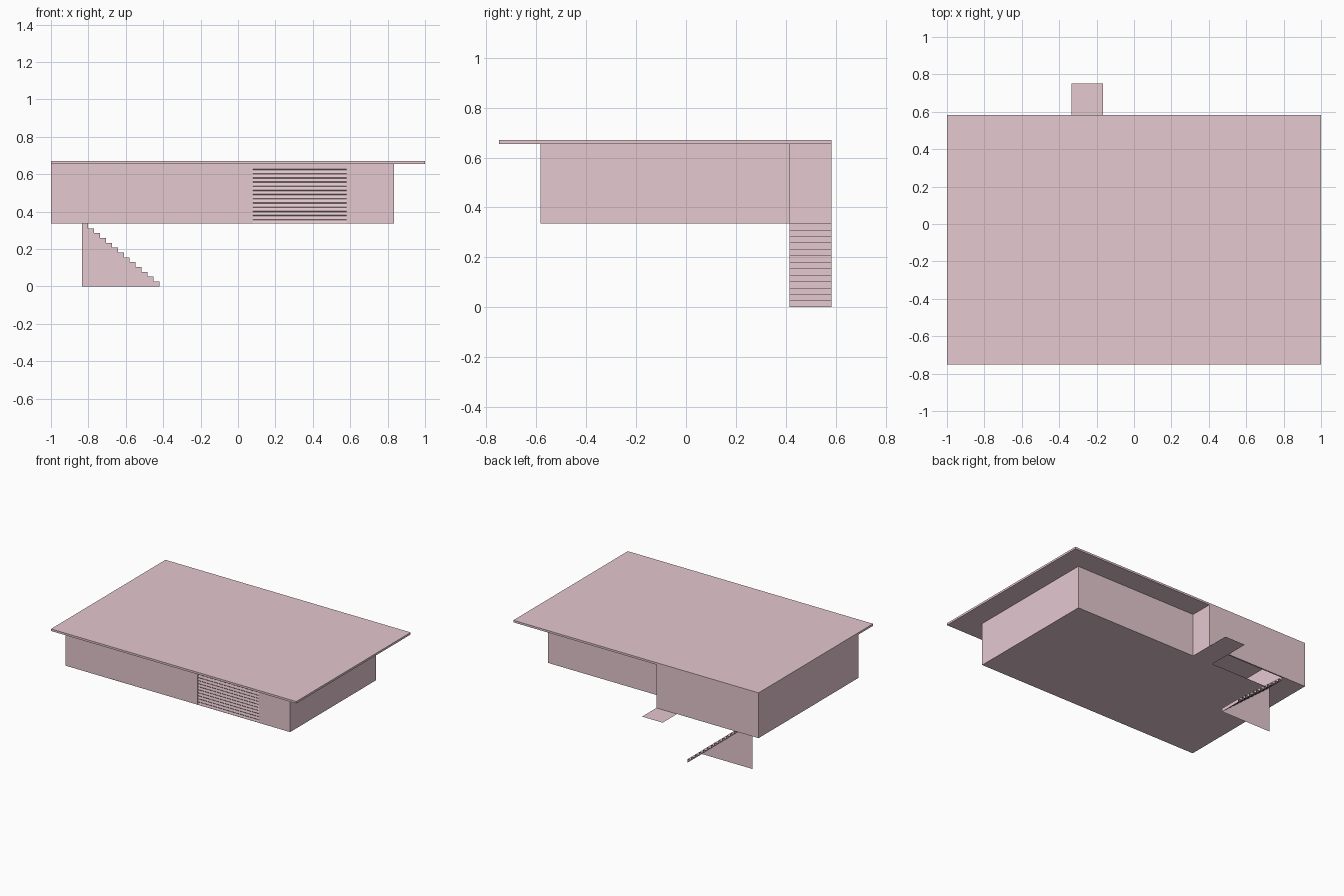
import bpy, bmesh

if "Cube" in bpy.data.objects:
    bpy.data.objects.remove(bpy.data.objects["Cube"])

mat = bpy.data.materials.new("dusty_pink")
mat.diffuse_color = (0.78, 0.58, 0.63, 1)
mat.use_nodes = True
mat.node_tree.nodes["Principled BSDF"].inputs["Base Color"].default_value = mat.diffuse_color


def finish(name, bm):
    me = bpy.data.meshes.new(name)
    bm.to_mesh(me)
    bm.free()
    me.materials.append(mat)
    ob = bpy.data.objects.new(name, me)
    bpy.context.collection.objects.link(ob)
    return ob


def boxes(name, specs):
    """One object from boxes given as (x0, x1, y0, y1, z0, z1)."""
    bm = bmesh.new()
    for x0, x1, y0, y1, z0, z1 in specs:
        vs = bmesh.ops.create_cube(bm, size=1)["verts"]
        for v in vs:
            v.co.x = x1 if v.co.x > 0 else x0
            v.co.y = y1 if v.co.y > 0 else y0
            v.co.z = z1 if v.co.z > 0 else z0
    return finish(name, bm)


def sheets(name, polys):
    bm = bmesh.new()
    for p in polys:
        bm.faces.new([bm.verts.new(c) for c in p])
    bmesh.ops.remove_doubles(bm, verts=bm.verts, dist=1e-5)
    return finish(name, bm)


def rect(x0, x1, y0, y1, z):
    return [(x0, y0, z), (x0, y1, z), (x1, y1, z), (x1, y0, z)]


F, W, R = 0.336, 0.655, 0.67          # floor, wall top, roof top
L, RT, PX = -1.0, 0.833, -0.167       # left wall, right wall, partition
FR, MID, BK, EXT = -0.583, -0.083, 0.415, 0.583
T = 0.01                              # wall thickness

# roof slab with a hidden beam grid inside its thickness
boxes("roof", [(-1, 1, -0.75, EXT, W, R)])
beams = [(x - 0.008, x + 0.008, -0.74, 0.575, W + 0.003, R - 0.003)
         for x in [i / 3 for i in range(-2, 3)]]
beams += [(-0.99, 0.99, y - 0.008, y + 0.008, W + 0.003, R - 0.003)
          for y in (-0.417, MID, 0.25)]
boxes("roof_beams", beams)

# floor sheet with stair opening and rear landing
HX0, HX1 = -0.833, -0.335
sheets("floor", [rect(L, RT, FR, BK, F),
                 rect(L, HX0, BK, EXT, F),
                 rect(HX1, PX, BK, 0.75, F)])

# front wall pieces around the door and garage openings
D0, D1, DT = -0.645, -0.522, 0.587
G0, G1, GT = 0.06, 0.60, 0.645
y0, y1 = FR, FR + T
boxes("front_wall", [(L, D0, y0, y1, F, W), (D0, D1, y0, y1, DT, W),
                     (D1, G0, y0, y1, F, W), (G0, G1, y0, y1, GT, W),
                     (G1, RT, y0, y1, F, W)])
boxes("front_door", [(D0, D1, y0 + 0.003, y1, F, DT)])

# garage frame and slatted shutter
boxes("garage_frame", [(G0, G0 + 0.02, y0, y1 + 0.005, F, GT),
                       (G1 - 0.02, G1, y0, y1 + 0.005, F, GT),
                       (G0 + 0.02, G1 - 0.02, y0, y1 + 0.005, GT - 0.018, GT)])
n, top = 13, GT - 0.018
h = (top - F) / n
prof = []
for i in range(n):
    prof += [(y0 + 0.003, F + i * h), (y0 + 0.007, F + (i + 0.8) * h)]
prof.append((y0 + 0.003, top))
sheets("garage_shutter", [[(G0 + 0.02, a[0], a[1]), (G1 - 0.02, a[0], a[1]),
                           (G1 - 0.02, b[0], b[1]), (G0 + 0.02, b[0], b[1])]
                          for a, b in zip(prof, prof[1:])])

# remaining outer walls and the inner partition
boxes("outer_walls", [(RT - T, RT, FR + T, BK, F, W),
                      (L, L + T, FR + T, EXT, F, W),
                      (PX, RT - T, BK - T, BK, F, W),
                      (PX - T, PX, BK, EXT, F, W),
                      (L + T, PX - T, EXT - T, EXT, F, W)])
boxes("partition", [(L + T, PX, MID - T / 2, MID + T / 2, F, W),
                    (PX - T, PX, MID + T / 2, BK, F, W)])

# square posts just inside the wall corners
C = 0.033
posts = [(RT - T - C, FR + T), (RT - T - C, BK - T - C), (L + T, FR + T),
         (L + T, EXT - T - C), (L + T, MID - C / 2),
         (PX - C / 2, MID - C / 2), (PX, BK - T - C)]
boxes("posts", [(x, x + C, y, y + C, F, W) for x, y in posts])

# stairs: folded sheet of treads and risers plus one inner side panel
N, SX0, SX1 = 13, -0.833, -0.42
run, rise = (SX1 - SX0) / N, F / N
line = [(SX1, 0)]
for i in range(N):
    line += [(SX1 - i * run, (i + 1) * rise), (SX1 - (i + 1) * run, (i + 1) * rise)]
steps = [[(a[0], BK, a[1]), (a[0], EXT, a[1]), (b[0], EXT, b[1]), (b[0], BK, b[1])]
         for a, b in zip(line, line[1:])]
side = [(x, BK, z) for x, z in line] + [(SX0, BK, 0)]
sheets("stairs", steps + [side])
